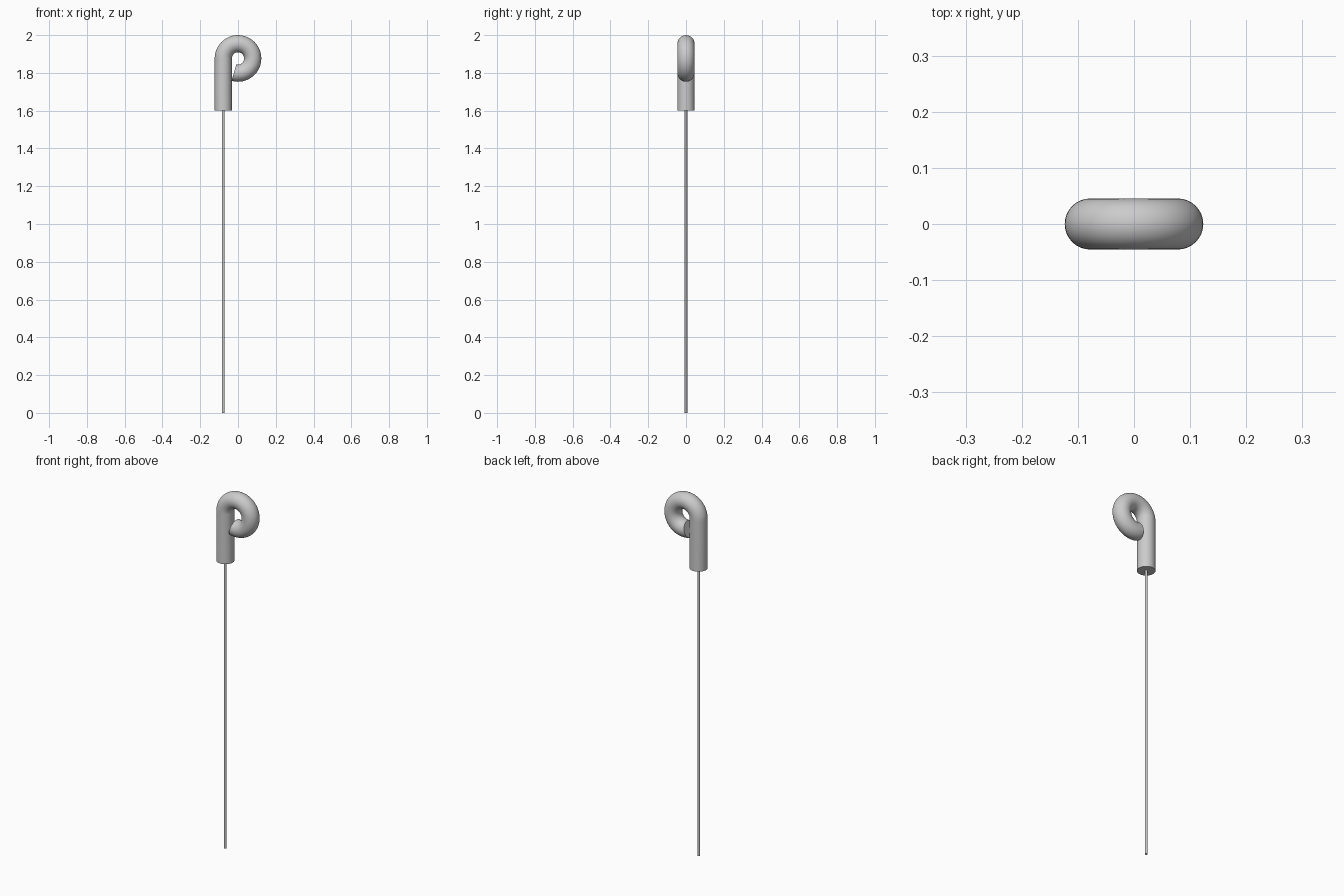
import bpy, bmesh, math
from mathutils import Vector

if "Cube" in bpy.data.objects:
    bpy.data.objects.remove(bpy.data.objects["Cube"])

R, r = 0.078, 0.0455          # bend radius, tube radius
CZ = 2.0 - R - r              # bend centre height


def sweep(name, path, radius, sides):
    """Capped round tube along (x, z, tangent angle) stations in the XZ plane."""
    bm = bmesh.new()
    rings = []
    for x, z, ang in path:
        n = Vector((math.cos(ang), 0, math.sin(ang)))
        c = Vector((x, 0, z))
        rings.append([bm.verts.new(c + radius * (n * math.cos(t) + Vector((0, 1, 0)) * math.sin(t)))
                      for t in (2 * math.pi * i / sides for i in range(sides))])
    for a, b in zip(rings, rings[1:]):
        for i in range(sides):
            j = (i + 1) % sides
            bm.faces.new((a[i], a[j], b[j], b[i]))
    bm.faces.new(rings[0])
    bm.faces.new(rings[-1])
    bmesh.ops.recalc_face_normals(bm, faces=bm.faces)
    me = bpy.data.meshes.new(name)
    bm.to_mesh(me)
    bm.free()
    ob = bpy.data.objects.new(name, me)
    bpy.context.collection.objects.link(ob)
    bpy.ops.object.select_all(action='DESELECT')
    ob.select_set(True)
    bpy.context.view_layer.objects.active = ob
    bpy.ops.object.shade_smooth_by_angle(angle=math.radians(40))
    return ob


# Curled handle: straight grip, then a bend past the bottom of the loop
path = [(-R, 1.6, math.pi)]
steps = 40
for k in range(steps + 1):
    a = math.pi - math.radians(286) * k / steps
    path.append((R * math.cos(a), CZ + R * math.sin(a), a))
sweep("curled_handle", path, r, 32)

# Thin shaft below the grip
sweep("shaft", [(-R, 0, math.pi), (-R, 1.605, math.pi)], 0.007, 16)
